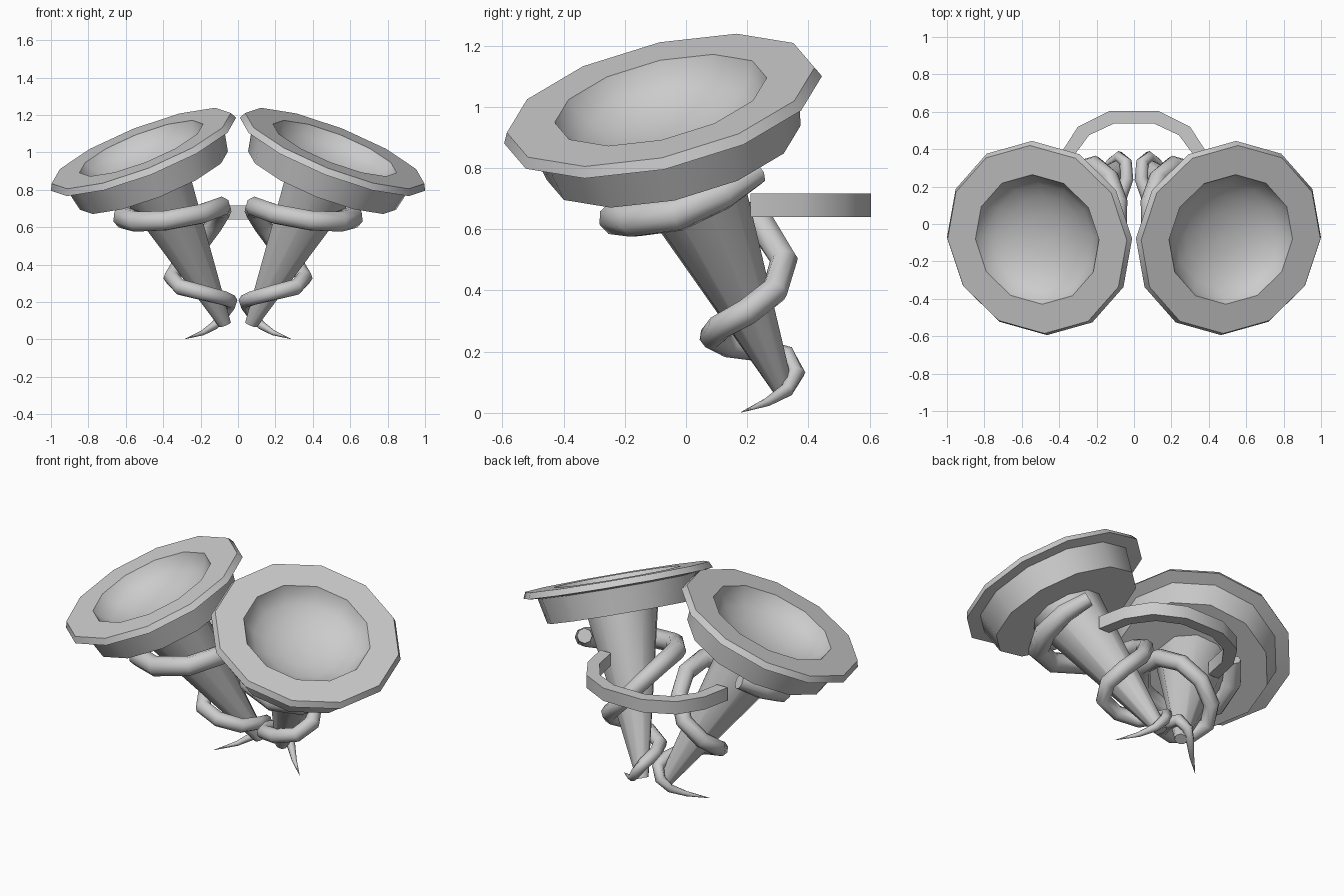
import bpy, bmesh, math
from mathutils import Vector as V

if "Cube" in bpy.data.objects:
    bpy.data.objects.remove(bpy.data.objects["Cube"])


def loft(name, rings, angle, mirror=True):
    """Skin a list of equal-sided rings, cap both ends, optionally mirror in x."""
    bm = bmesh.new()
    rows = [[bm.verts.new(p) for p in r] for r in rings]
    n = len(rows[0])
    for a, b in zip(rows, rows[1:]):
        for i in range(n):
            j = (i + 1) % n
            bm.faces.new((a[i], a[j], b[j], b[i]))
    bm.faces.new(rows[0][::-1])
    bm.faces.new(rows[-1])
    bmesh.ops.remove_doubles(bm, verts=bm.verts, dist=0.0005)
    bmesh.ops.recalc_face_normals(bm, faces=bm.faces)
    me = bpy.data.meshes.new(name)
    bm.to_mesh(me)
    bm.free()
    ob = bpy.data.objects.new(name, me)
    bpy.context.collection.objects.link(ob)
    if mirror:
        ob.modifiers.new("Mirror", 'MIRROR').use_mirror_merge = False
    bpy.ops.object.select_all(action='DESELECT')
    ob.select_set(True)
    bpy.context.view_layer.objects.active = ob
    bpy.ops.object.shade_smooth_by_angle(angle=math.radians(angle))
    return ob


def ring(c, u, v, r, n):
    return [c + r * (math.cos(t) * u + math.sin(t) * v)
            for t in (2 * math.pi * i / n for i in range(n))]


# Tilted cup: outside wall, flared flat rim and hollow bowl in one profile (radius, depth)
centre = V((.505, -.075, .99))
u = V((.04, .52, .11)).normalized()
v = V((-.48, 0, .19))
v = (v - u * v.dot(u)).normalized()
axis = u.cross(v)
profile = [(.425, .155), (.455, .01), (.532, 0), (.515, -.035), (.355, -.035),
           (.335, .01), (.285, .055), (.21, .095), (.11, .12), (.02, .127)]
loft("cup", [ring(centre - axis * d, u, v, r, 12) for r, d in profile], 35)

# Tapered stem below the cup, its top hidden in the cup floor
base, top = V((.07, .315, .08)), centre - axis * .142
loft("stem", [ring(base, u, v, .035, 10), ring(top, u, v, .205, 10)], 37)

# Tendril winding round the stem, ending in a sharp point: x, y, z, radius
path = [(.515, .23, .785, .042), (.595, .12, .715, .053), (.61, -.03, .65, .06),
        (.54, -.17, .63, .058), (.39, -.23, .635, .056), (.20, -.18, .67, .055),
        (.09, -.04, .71, .054), (.085, .12, .685, .05), (.13, .25, .61, .048),
        (.21, .32, .50, .046), (.31, .29, .40, .045), (.355, .20, .33, .044),
        (.31, .11, .28, .043), (.19, .085, .25, .042), (.075, .14, .22, .04),
        (.04, .24, .205, .037), (.045, .33, .185, .034), (.08, .36, .13, .03),
        (.125, .33, .075, .023), (.19, .265, .035, .014), (.285, .18, .002, .001)]
pts = [V(p[:3]) for p in path]
rings, side = [], V((0, 0, 1))
for i, p in enumerate(pts):
    t = (pts[min(i + 1, len(pts) - 1)] - pts[max(i - 1, 0)]).normalized()
    side = (side - t * side.dot(t)).normalized()
    rings.append(ring(p, side, t.cross(side), path[i][3], 8))
loft("tendril", rings, 50)

# Half-ring bridge joining the two stems at the back: outer x, y, inner x, y
half = [(.425, .21, .355, .21), (.39, .38, .325, .36),
        (.30, .52, .24, .475), (.128, .605, .105, .538)]
arc = half + [(-a, b, -c, e) for a, b, c, e in half[::-1]]
loft("back_bridge", [[V((a, b, .64)), V((a, b, .717)), V((c, e, .717)), V((c, e, .64))]
                     for a, b, c, e in arc], 40, mirror=False)
